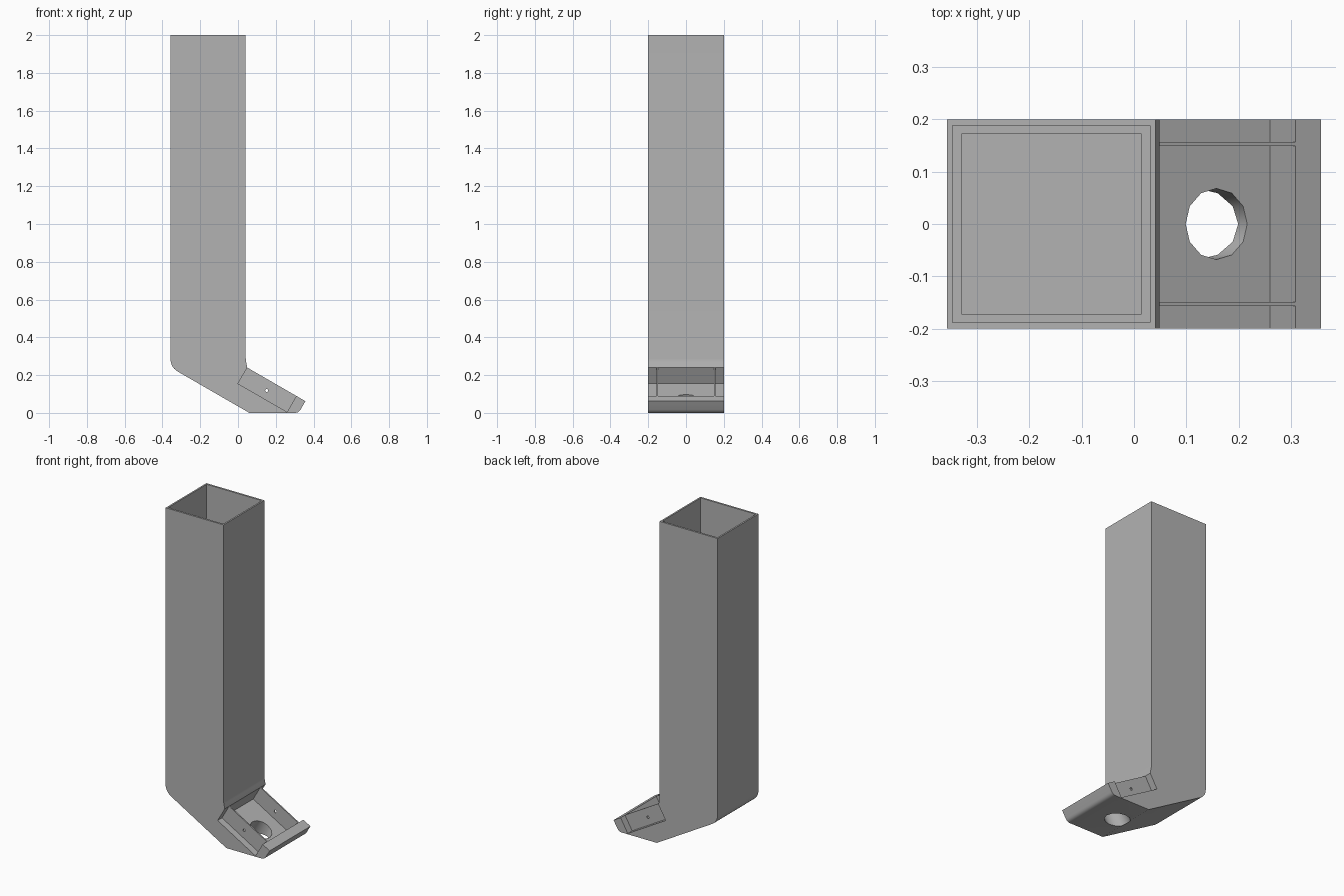
import bpy, bmesh, math
from mathutils import Vector, Matrix

if "Cube" in bpy.data.objects:
    bpy.data.objects.remove(bpy.data.objects["Cube"])

grey = bpy.data.materials.new("plain grey")
grey.diffuse_color = (0.45, 0.45, 0.45, 1)
grey.use_nodes = True
grey.node_tree.nodes["Principled BSDF"].inputs["Base Color"].default_value = grey.diffuse_color

ALONG = Vector((math.cos(math.radians(30)), -0.5))   # direction down the foot
UP = Vector((0.5, math.cos(math.radians(30))))       # square to the foot


def add_object(name, bm):
    bmesh.ops.recalc_face_normals(bm, faces=bm.faces)
    me = bpy.data.meshes.new(name)
    bm.to_mesh(me)
    bm.free()
    me.materials.append(grey)
    ob = bpy.data.objects.new(name, me)
    bpy.context.collection.objects.link(ob)
    return ob


def prism(name, outline, y0, y1):
    """Extrude an x-z outline from y0 to y1."""
    bm = bmesh.new()
    face = bm.faces.new([bm.verts.new((p[0], y0, p[1])) for p in outline])
    ext = bmesh.ops.extrude_face_region(bm, geom=[face])
    verts = [v for v in ext["geom"] if isinstance(v, bmesh.types.BMVert)]
    bmesh.ops.translate(bm, verts=verts, vec=(0, y1 - y0, 0))
    return add_object(name, bm)


def box(name, x0, x1, half_y, z0, z1):
    return prism(name, [(x0, z0), (x1, z0), (x1, z1), (x0, z1)], -half_y, half_y)


def cylinder(name, centre, axis, radius, depth, sides):
    bm = bmesh.new()
    rot = Vector(axis).to_track_quat('Z', 'Y').to_matrix().to_4x4()
    bmesh.ops.create_cone(bm, cap_ends=True, segments=sides, radius1=radius, radius2=radius,
                          depth=depth, matrix=Matrix.Translation(centre) @ rot)
    return add_object(name, bm)


def cut(ob, cutter):
    mod = ob.modifiers.new("cut", 'BOOLEAN')
    mod.operation = 'DIFFERENCE'
    mod.solver = 'EXACT'
    mod.object = cutter
    cutter.hide_render = True
    cutter.hide_viewport = True
    bpy.context.view_layer.objects.active = ob
    bpy.ops.object.modifier_apply(modifier=mod.name)
    bpy.data.objects.remove(cutter)


def fillet(a, corner, b, r, steps=6):
    """Round a corner with tangent length r."""
    c = Vector(corner)
    p = c + (Vector(a) - c).normalized() * r
    q = c + (Vector(b) - c).normalized() * r
    return [p * (1 - t) ** 2 + c * 2 * t * (1 - t) + q * t * t
            for t in (i / steps for i in range(steps + 1))]


# Key points of the bent side profile
L, R, TOP = -0.357, 0.041, 2.0
toe_top = Vector((0.357, 0.062))
heel = (0.06, 0.0)
outer_bend = (L, (heel[0] - L) * math.tan(math.radians(30)))
inner_bend = (R, toe_top.y + (toe_top.x - R) * math.tan(math.radians(30)))
toe_bottom = toe_top - UP * (toe_top.y / UP.y)
notch_low = Vector((0.0, 0.155))                     # recess floor, upper end
notch_end = notch_low + ALONG * 0.3                  # recess floor, lower end
depth = (toe_top - notch_low).dot(UP)
notch_high = notch_low + UP * depth
lip = notch_end + UP * depth

# Tube and foot in one piece, with the recess across the full width
bend = [p for p in fillet((R, TOP), inner_bend, toe_top, 0.045, 10) if p.x < notch_high.x - 0.002]
outline = [(L, TOP)] + fillet((L, TOP), outer_bend, heel, 0.045) + [heel]
outline += fillet(heel, toe_bottom, toe_top, 0.02, 4)
outline += [toe_top, lip, notch_end, notch_low, notch_high] + bend[::-1] + [(R, TOP)]
body = prism("bent_tube", outline, -0.2, 0.2)

# Hollow inside, with a narrower lower part
cut(body, box("wide_bore", L + 0.01, R - 0.01, 0.188, 0.4, 2.1))
cut(body, box("narrow_bore", L + 0.027, R - 0.027, 0.172, 0.3, 0.5))

# Round hole through the recess floor
mid = notch_low + ALONG * 0.182
cut(body, cylinder("floor_hole", (mid.x, 0, mid.y), (UP.x, 0, UP.y), 0.068, 0.3, 12))

# Two thin plates standing in the recess, each with a pin hole
plates = []
for side, name in ((-1, "front_plate"), (1, "back_plate")):
    plate = prism(name, [notch_low, notch_end, lip, notch_high], side * 0.149, side * 0.157)
    cut(plate, cylinder("pin_hole", (0.152, side * 0.153, 0.118), (0, 1, 0), 0.008, 0.05, 12))
    plates.append(plate)

# Smooth the bends and holes, keep the edges sharp
for ob in bpy.context.view_layer.objects:
    ob.select_set(ob in [body] + plates)
bpy.context.view_layer.objects.active = body
bpy.ops.object.shade_smooth_by_angle(angle=math.radians(35))
